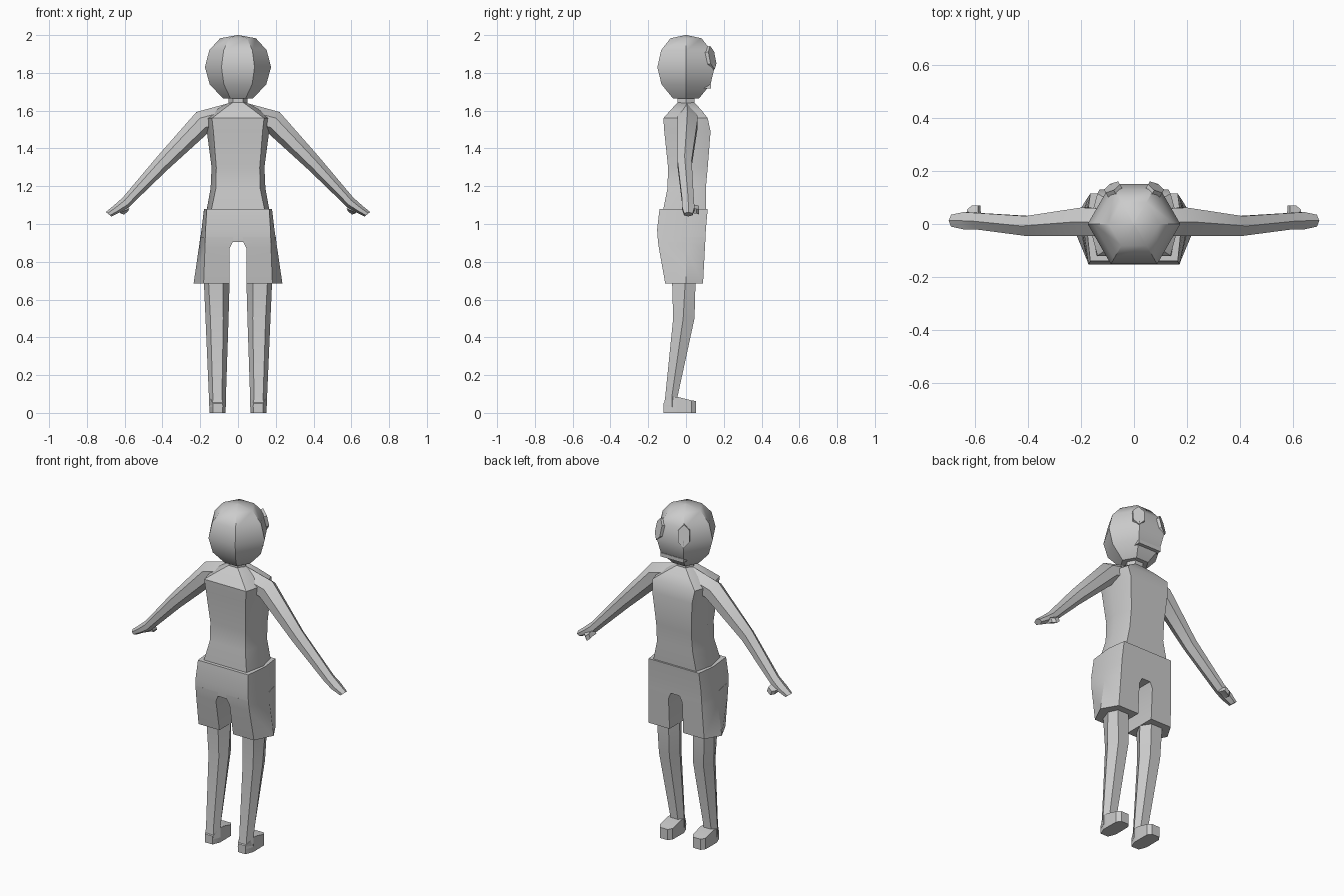
import bpy, bmesh, math
from mathutils import Vector

if "Cube" in bpy.data.objects:
    bpy.data.objects.remove(bpy.data.objects["Cube"])


def finish(ob, mirror=False, angle=32):
    if mirror:
        ob.modifiers.new("Mirror", 'MIRROR')
    bpy.ops.object.select_all(action='DESELECT')
    bpy.context.view_layer.objects.active = ob
    ob.select_set(True)
    bpy.ops.object.shade_smooth_by_angle(angle=math.radians(angle))
    return ob


def loft(name, rings, mirror=False, angle=32):
    """Skin a list of equal-length point rings and cap both ends."""
    bm = bmesh.new()
    loops = [[bm.verts.new(p) for p in r] for r in rings]
    n = len(loops[0])
    for a, b in zip(loops, loops[1:]):
        for i in range(n):
            j = (i + 1) % n
            bm.faces.new((a[i], a[j], b[j], b[i]))
    bm.faces.new(loops[0])
    bm.faces.new(loops[-1])
    bmesh.ops.recalc_face_normals(bm, faces=bm.faces)
    me = bpy.data.meshes.new(name)
    bm.to_mesh(me)
    bm.free()
    ob = bpy.data.objects.new(name, me)
    bpy.context.collection.objects.link(ob)
    return finish(ob, mirror, angle)


def hexa(z, x0, x1, p0, p1, yf, yb, ym=0.0):
    """Six-sided level ring: side points x0/x1, front and back edges p0..p1."""
    return [(x1, ym, z), (p1, yb, z), (p0, yb, z),
            (x0, ym, z), (p0, yf, z), (p1, yf, z)]


def sym(z, w, p, yf, yb, ym=0.0):
    return hexa(z, -w, w, -p, p, yf, yb, ym)


def limb(xt, zt, xb, zb, yf, yb):
    """Six-sided ring across an arm, from its top point to its bottom point."""
    def at(t, y):
        return (xt + (xb - xt) * t, y, zt + (zb - zt) * t)
    ym = (yf + yb) / 2
    return [at(0, ym), at(.3, yb), at(.75, yb), at(1, ym), at(.75, yf), at(.3, yf)]


# Head: six-sided ball
def head_ring(z, r):
    return sym(z, r, r / 2, -r * .866, r * .866)


loft("head", [head_ring(*v) for v in
              [(1.665, .08), (1.74, .15), (1.83, .175), (1.92, .152),
               (1.983, .095), (2.0, .004)]], angle=40)

# Neck
loft("neck", [sym(z, .05, .027, -.045, .045) for z in (1.62, 1.69)])

# Eyes: flat hexagons across the two face corners
d = Vector((.5, .866, .22)).normalized()
pos = Vector((.082, .137, 1.88)) - d * .012
bpy.ops.mesh.primitive_cylinder_add(vertices=6, radius=1, depth=2)
eye = bpy.context.object
eye.name = "eyes"
for v in eye.data.vertices:
    p = Vector((v.co.x * .036, v.co.y * .064, v.co.z * .015))
    v.co = d.to_track_quat('Z', 'Y') @ p + pos
finish(eye, True)

# Mouth: thin bar
bpy.ops.mesh.primitive_cube_add(size=1)
mouth = bpy.context.object
mouth.name = "mouth"
for v in mouth.data.vertices:
    v.co = (v.co.x * .15, .112 + v.co.y * .04, 1.728 + v.co.z * .022)
finish(mouth)

# Torso
loft("torso", [sym(*v) for v in
               [(1.04, .165, .14, -.12, .10), (1.08, .165, .14, -.12, .105),
                (1.19, .145, .117, -.098, .105), (1.30, .14, .115, -.095, .115),
                (1.49, .165, .13, -.115, .13), (1.56, .17, .138, -.12, .115),
                (1.605, .12, .08, -.08, .08), (1.642, .045, .03, -.045, .045)]])

# Arms from shoulder to finger tips
loft("arms", [limb(*v) for v in
              [(.04, 1.642, .08, 1.50, -.045, .055),
               (.22, 1.593, .155, 1.485, -.045, .062),
               (.425, 1.36, .375, 1.285, -.045, .03),
               (.61, 1.14, .577, 1.09, -.02, .042),
               (.655, 1.10, .62, 1.065, -.02, .045),
               (.70, 1.063, .67, 1.04, -.01, .035)]], mirror=True)

# Thumbs
loft("thumbs", [[(x0, y, 1.105 - k), (x1, y, 1.085 - k),
                 (x1 - .01, y, 1.06 - k), (x0 - .01, y, 1.08 - k)]
                for y, x0, x1, k in
                [(.02, .585, .635, 0), (.055, .59, .63, .005), (.07, .59, .612, .01)]],
     mirror=True)

# Shorts: hip block and two flared legs
loft("shorts_hips", [sym(*v) for v in
                     [(1.08, .18, .165, -.14, .115), (.97, .193, .172, -.153, .105),
                      (.905, .203, .174, -.148, .102)]])
loft("shorts_legs", [hexa(*v) for v in
                     [(.93, .025, .20, .025, .173, -.15, .103),
                      (.905, .028, .203, .028, .174, -.148, .102),
                      (.87, .045, .208, .045, .175, -.143, .10),
                      (.685, .045, .235, .045, .182, -.11, .09)]], mirror=True)

# Legs
loft("legs", [hexa(*v) for v in
              [(.80, .045, .183, .08, .158, -.075, .055, -.005),
               (.68, .045, .18, .08, .155, -.073, .05, -.005),
               (.50, .05, .172, .078, .146, -.068, .045, -.015),
               (.085, .064, .154, .085, .133, -.11, -.045, -.075),
               (.03, .064, .152, .08, .135, -.118, -.04, -.075)]], mirror=True)

# Feet: heel to toe wedge
loft("feet", [[(.108 - w, y, 0), (.108 + w, y, 0), (.108 + w, y, h), (.108 - w, y, h)]
              for y, w, h in [(-.12, .025, .05), (-.075, .043, .085), (-.045, .043, .085),
                              (.03, .042, .066), (.053, .025, .063)]], mirror=True)
